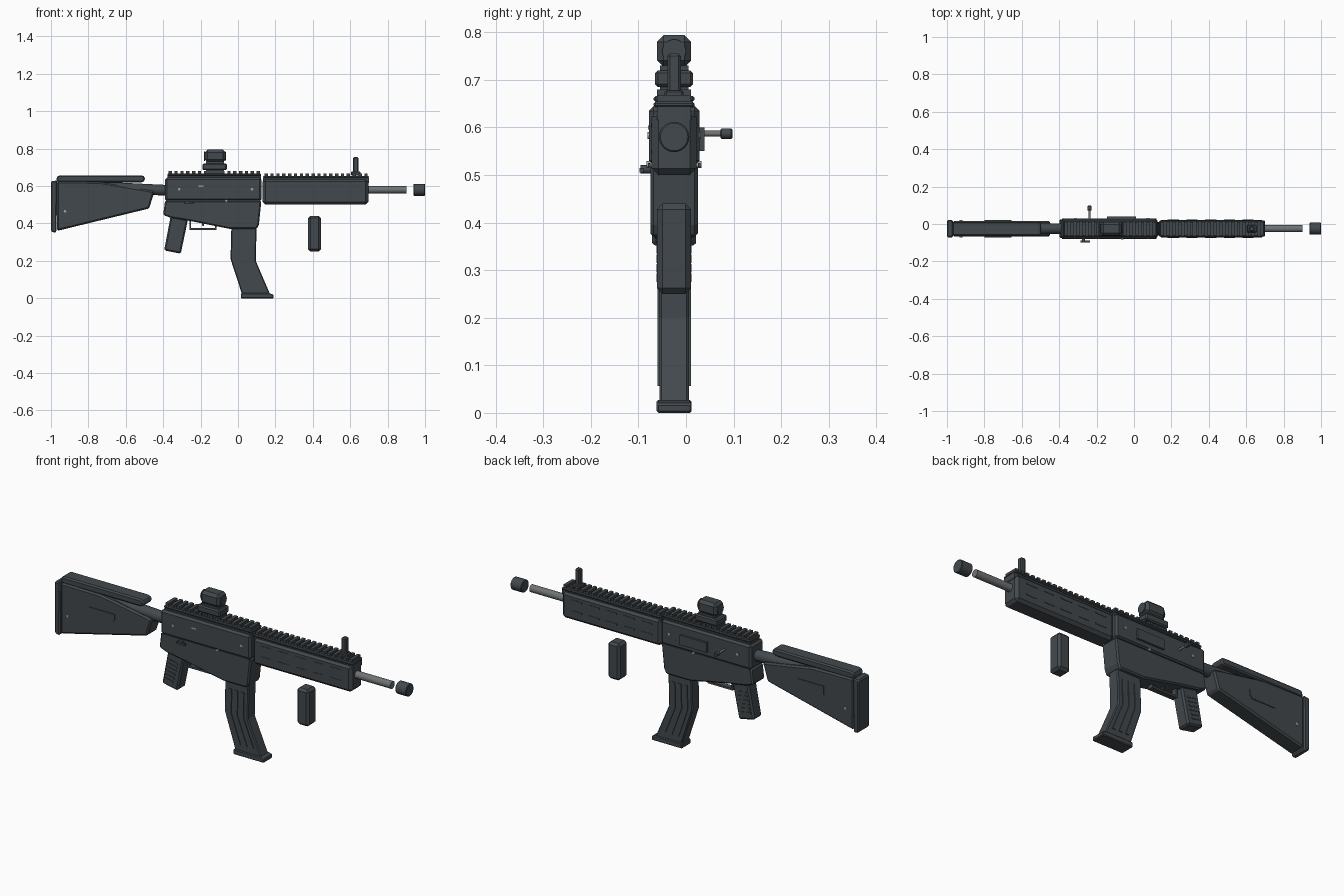
import bpy, bmesh, math
from mathutils import Vector

if "Cube" in bpy.data.objects:
    bpy.data.objects.remove(bpy.data.objects["Cube"])

CY = -0.025  # centre plane of the body


def material(name, rgb):
    m = bpy.data.materials.new(name)
    m.use_nodes = True
    m.diffuse_color = (*rgb, 1)
    m.node_tree.nodes["Principled BSDF"].inputs["Base Color"].default_value = (*rgb, 1)
    return m


DARK = material("dark gunmetal", (0.055, 0.066, 0.074))
STEEL = material("barrel steel", (0.16, 0.17, 0.175))
PALE = material("pale steel", (0.35, 0.36, 0.37))


def finish(bm, name, mat, bevel=0):
    bmesh.ops.recalc_face_normals(bm, faces=bm.faces)
    me = bpy.data.meshes.new(name)
    bm.to_mesh(me)
    bm.free()
    me.materials.append(mat)
    ob = bpy.data.objects.new(name, me)
    bpy.context.collection.objects.link(ob)
    if bevel:
        mod = ob.modifiers.new("Bevel", "BEVEL")
        mod.width = bevel
        mod.segments = 1
        mod.limit_method = "ANGLE"
    return ob


def add_prism(bm, pts, y0, y1):
    near = [bm.verts.new((x, y0, z)) for x, z in pts]
    far = [bm.verts.new((x, y1, z)) for x, z in pts]
    bm.faces.new(near)
    bm.faces.new(far)
    for i in range(len(pts)):
        j = (i + 1) % len(pts)
        bm.faces.new((near[i], near[j], far[j], far[i]))


def rect(x0, x1, z0, z1):
    return [(x0, z0), (x1, z0), (x1, z1), (x0, z1)]


def prism(name, pts, half, bevel=0, mat=DARK):
    """Side profile extruded equally either side of the centre plane."""
    bm = bmesh.new()
    add_prism(bm, pts, CY - half, CY + half)
    return finish(bm, name, mat, bevel)


def plates(name, profiles, inner, outer, mat=DARK, sides=(-1, 1)):
    """Thin raised details, mirrored on the side faces."""
    bm = bmesh.new()
    for pts in profiles:
        for s in sides:
            add_prism(bm, pts, CY + s * inner, CY + s * outer)
    return finish(bm, name, mat)


def rod(name, a, b, r, r2=None, mat=DARK, bevel=0, sides=24):
    a, b = Vector(a), Vector(b)
    bm = bmesh.new()
    bmesh.ops.create_cone(bm, cap_ends=True, segments=sides, radius1=r,
                          radius2=r2 or r, depth=(b - a).length)
    rot = (b - a).to_track_quat("Z", "Y").to_matrix()
    for v in bm.verts:
        v.co = rot @ v.co + (a + b) / 2
    ob = finish(bm, name, mat, bevel)
    bpy.context.view_layer.objects.active = ob
    ob.select_set(True)
    bpy.ops.object.shade_smooth_by_angle(angle=math.radians(35))
    ob.select_set(False)
    return ob


# Shoulder stock
prism("butt_pad", [(-1, 0.36), (-0.985, 0.35), (-0.97, 0.355), (-0.967, 0.63), (-1, 0.625)], 0.046, 0.006)
prism("stock_body", [(-0.968, 0.36), (-0.475, 0.48), (-0.447, 0.57), (-0.48, 0.578),
                     (-0.74, 0.622), (-0.968, 0.625)], 0.042, 0.008)
prism("cheek_rest", [(-0.97, 0.62), (-0.51, 0.62), (-0.498, 0.63), (-0.498, 0.648),
                     (-0.51, 0.657), (-0.96, 0.657), (-0.97, 0.647)], 0.037, 0.008)
plates("stock_panel", [[(-0.8, 0.5), (-0.67, 0.5), (-0.655, 0.515), (-0.655, 0.545), (-0.8, 0.545)]], 0.04, 0.046)
rod("buffer_tube", (-0.75, CY, 0.59), (-0.385, CY, 0.578), 0.034, 0.028)

# Receiver
prism("upper_receiver", rect(-0.39, 0.125, 0.52, 0.645), 0.053, 0.01)
prism("lower_receiver", [(-0.39, 0.522), (0.125, 0.522), (0.112, 0.395), (0.1, 0.37), (-0.04, 0.37),
                         (-0.25, 0.412), (-0.36, 0.43), (-0.4, 0.445)], 0.05, 0.007)
plates("receiver_seam", [rect(-0.385, 0.12, 0.517, 0.525)], 0.05, 0.055)
plates("ejection_cover", [rect(-0.145, 0.01, 0.55, 0.6)], 0.05, 0.064, sides=(1,))

# Pistol grip, with raised grip ridges
prism("pistol_grip", [(-0.36, 0.44), (-0.268, 0.42), (-0.306, 0.238), (-0.395, 0.256)], 0.034, 0.008)
ridges = []
for i in range(6):
    x, z = -0.378 + i * 0.0052, 0.285 + i * 0.02
    ridges.append([(x, z), (x + 0.05, z - 0.01), (x + 0.052, z - 0.002), (x + 0.002, z + 0.008)])
plates("grip_ridges", ridges, 0.033, 0.037)

# Trigger and guard
for i, pts in enumerate([rect(-0.26, -0.115, 0.366, 0.376), rect(-0.26, -0.252, 0.37, 0.42),
                         rect(-0.123, -0.115, 0.37, 0.4)]):
    prism("trigger_guard_" + str(i + 1), pts, 0.014)
prism("trigger", [(-0.2, 0.42), (-0.185, 0.42), (-0.182, 0.385), (-0.19, 0.385)], 0.006)

# Bent magazine with ribs that follow the bend
LEFT = [(-0.035, 0.4), (-0.04, 0.21), (0.022, 0.02)]
RIGHT = [(0.1, 0.4), (0.095, 0.2), (0.172, 0.02)]


def across(t):
    return [(a[0] + (b[0] - a[0]) * t, a[1] + (b[1] - a[1]) * t) for a, b in zip(LEFT, RIGHT)]


def strip(t0, t1, top, low):
    (a, b, c), (d, e, f) = across(t0), across(t1)
    cut = lambda p, q, k: (p[0] + (q[0] - p[0]) * k, p[1] + (q[1] - p[1]) * k)
    return [cut(a, b, top), b, cut(b, c, low), cut(e, f, low), e, cut(d, e, top)]


prism("magazine", LEFT + RIGHT[::-1], 0.031, 0.005)
plates("magazine_ribs", [strip(t, t + 0.13, 0.35, 0.8) for t in (0.18, 0.44, 0.7)], 0.03, 0.035)
prism("magazine_base", [(0.015, 0), (0.19, 0), (0.19, 0.02), (0.165, 0.027), (0.015, 0.027)], 0.037, 0.004)

# Handguard, slots and foregrip
prism("handguard", rect(0.132, 0.697, 0.5, 0.637), 0.047, 0.014)
slots = [rect(x, x + 0.06, z, z + 0.008) for z in (0.545, 0.6)
         for x in [0.18 + 0.1 * i for i in range(5)]]
plates("handguard_slots", slots, 0.046, 0.049)
prism("foregrip", rect(0.375, 0.443, 0.25, 0.44), 0.036, 0.012)


# Toothed top rails
def rail(name, x0, x1, z, count):
    prism(name + "_base", rect(x0, x1, z - 0.02, z + 0.008), 0.036)
    prism(name + "_deck", rect(x0, x1, z + 0.006, z + 0.018), 0.043, 0.004)
    bm = bmesh.new()
    pitch = (x1 - x0) / count
    for i in range(count):
        x = x0 + pitch * (i + 0.22)
        add_prism(bm, rect(x, x + pitch * 0.56, z + 0.016, z + 0.032), CY - 0.036, CY + 0.036)
    finish(bm, name + "_teeth", DARK)


rail("receiver_rail", -0.378, 0.124, 0.648, 16)
rail("handguard_rail", 0.135, 0.7, 0.636, 18)

# Optic and front sight
prism("optic_mount", rect(-0.19, -0.06, 0.685, 0.72), 0.04, 0.006)
prism("optic_neck", rect(-0.17, -0.075, 0.66, 0.73), 0.03)
prism("optic_body", rect(-0.178, -0.067, 0.727, 0.794), 0.036, 0.014)
for n, x in (("front_lens", -0.066), ("rear_lens", -0.179)):
    rod(n, (x - 0.002, CY, 0.76), (x + 0.002, CY, 0.76), 0.025)
prism("front_sight_foot", rect(0.605, 0.655, 0.655, 0.678), 0.02, 0.004)
prism("front_sight_post", rect(0.616, 0.644, 0.66, 0.755), 0.014, 0.005)

# Barrel and muzzle
rod("barrel", (0.69, CY, 0.58), (0.9, CY, 0.58), 0.019, mat=STEEL)
rod("muzzle", (0.937, CY, 0.58), (1, CY, 0.58), 0.032, bevel=0.003)

# Charging handle and selector lever
rod("charging_rod", (-0.238, 0.02, 0.587), (-0.238, 0.08, 0.587), 0.006, mat=STEEL)
rod("charging_knob", (-0.238, 0.072, 0.587), (-0.238, 0.098, 0.587), 0.011, bevel=0.003)
rod("selector_pivot", (-0.27, -0.07, 0.512), (-0.27, -0.096, 0.512), 0.009, sides=12)
plates("selector_lever", [rect(-0.285, -0.235, 0.505, 0.515)], 0.064, 0.073, sides=(-1,))

# Pins and small pale marks
for i, (x, z, half) in enumerate([(-0.315, 0.583, 0.056), (0.075, 0.583, 0.056), (-0.063, 0.522, 0.058),
                                  (-0.925, 0.465, 0.046)]):
    rod("pin_" + str(i + 1), (x, CY - half, z), (x, CY + half, z), 0.007, mat=PALE, sides=12)
plates("pale_mark", [rect(-0.21, -0.185, 0.596, 0.604)], 0.052, 0.055, mat=PALE, sides=(-1,))
